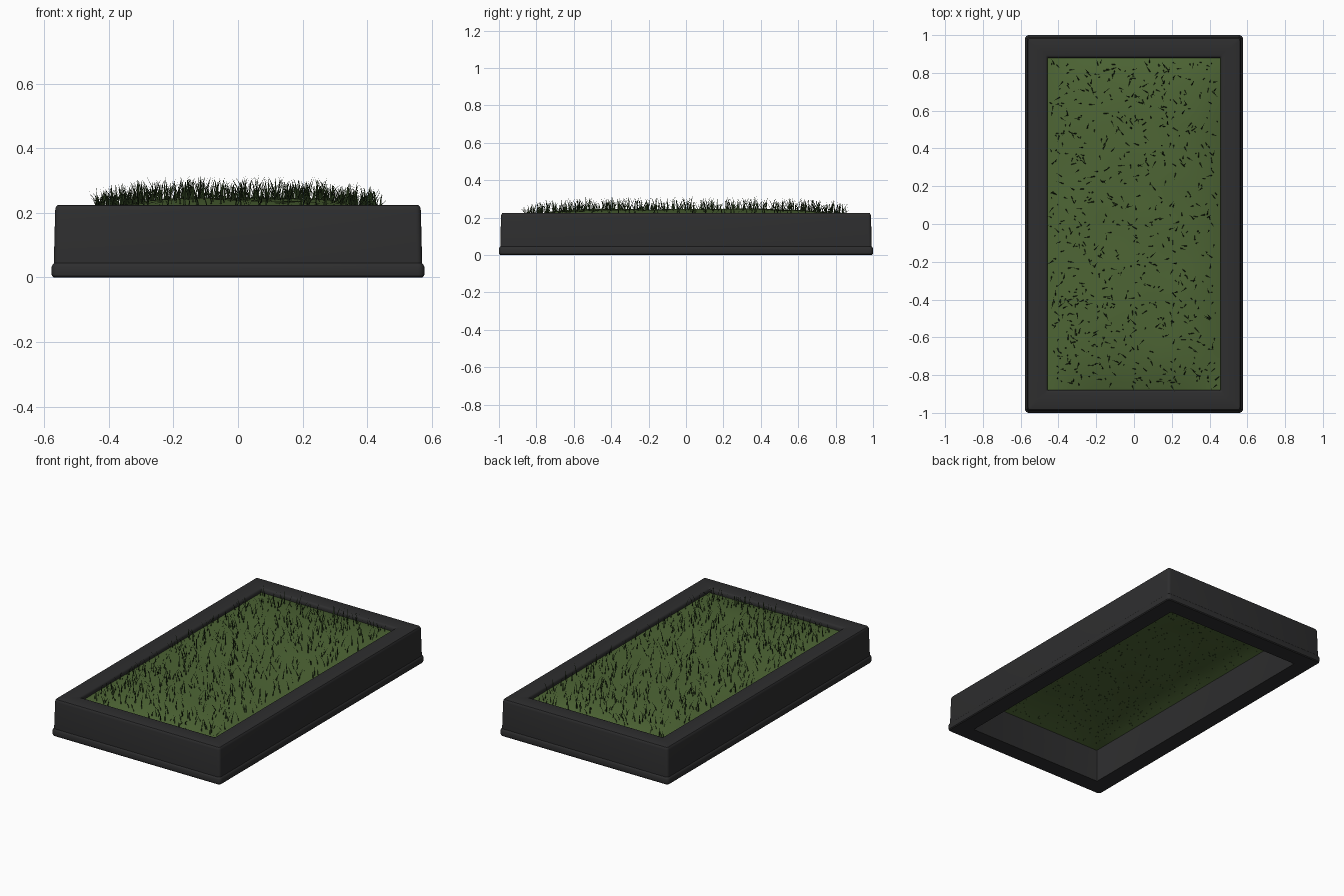
import bpy, bmesh, math, random
from mathutils import Vector, noise

if "Cube" in bpy.data.objects:
    bpy.data.objects.remove(bpy.data.objects["Cube"])

random.seed(7)


def material(name, rgb):
    m = bpy.data.materials.new(name)
    m.diffuse_color = (*rgb, 1.0)
    m.use_nodes = True
    m.node_tree.nodes["Principled BSDF"].inputs["Base Color"].default_value = m.diffuse_color
    return m


CHARCOAL = material("charcoal", (0.027, 0.027, 0.028))
GREEN = material("turf green", (0.075, 0.13, 0.035))
DARK_GREEN = material("blade dark green", (0.022, 0.042, 0.012))


def finish(bm, name, mat, smooth_angle=None):
    mesh = bpy.data.meshes.new(name)
    bm.to_mesh(mesh)
    bm.free()
    mesh.materials.append(mat)
    ob = bpy.data.objects.new(name, mesh)
    bpy.context.collection.objects.link(ob)
    if smooth_angle:
        bpy.ops.object.select_all(action='DESELECT')
        ob.select_set(True)
        bpy.context.view_layer.objects.active = ob
        bpy.ops.object.shade_smooth_by_angle(angle=math.radians(smooth_angle))
    return ob


def rounded_rect(hx, hy, r, z, seg=4):
    pts = []
    for k, (sx, sy) in enumerate([(1, 1), (-1, 1), (-1, -1), (1, -1)]):
        for i in range(seg + 1):
            a = math.pi / 2 * (k + i / seg)
            pts.append((sx * (hx - r) + r * math.cos(a),
                        sy * (hy - r) + r * math.sin(a), z))
    return pts


# Frame: a closed wall section (inset from the outer edge, height, corner radius)
section = [
    (0.110, 0.000, 0.004), (0.006, 0.000, 0.016), (0.001, 0.005, 0.019),
    (0.000, 0.011, 0.020), (0.000, 0.033, 0.020), (0.003, 0.040, 0.018),
    (0.007, 0.044, 0.016), (0.007, 0.050, 0.016), (0.011, 0.208, 0.016),
    (0.013, 0.217, 0.014), (0.017, 0.223, 0.012), (0.023, 0.225, 0.010),
    (0.107, 0.225, 0.010), (0.114, 0.223, 0.008), (0.119, 0.217, 0.006),
    (0.120, 0.208, 0.004), (0.120, 0.190, 0.004),
]
bm = bmesh.new()
rings = [[bm.verts.new(p) for p in rounded_rect(0.577 - d, 1.0 - d, r, z)]
         for d, z, r in section]
for a, b in zip(rings, rings[1:] + rings[:1]):
    n = len(a)
    for i in range(n):
        j = (i + 1) % n
        bm.faces.new((a[i], a[j], b[j], b[i]))
bmesh.ops.recalc_face_normals(bm, faces=bm.faces)
finish(bm, "planter_frame", CHARCOAL, 35)

# Turf: a gently domed single sheet
HX, HY = 0.459, 0.882


def turf_height(x, y):
    dome = (1 - (x / HX) ** 4) * (1 - (y / HY) ** 6)
    return 0.198 + dome * (0.046 + 0.006 * noise.noise(Vector((x * 4, y * 4, 0))))


bm = bmesh.new()
bmesh.ops.create_grid(bm, x_segments=26, y_segments=46, size=1)
for v in bm.verts:
    v.co.x *= HX
    v.co.y *= HY
    v.co.z = turf_height(v.co.x, v.co.y)
finish(bm, "turf", GREEN, 60)

# Grass blades: thin, tapering, bent strips
bm = bmesh.new()
for _ in range(800):
    x, y = random.uniform(-0.44, 0.44), random.uniform(-0.86, 0.86)
    base = Vector((x, y, turf_height(x, y) - 0.004))
    a = random.uniform(0, math.tau)
    lean = Vector((math.cos(a), math.sin(a), 0)) * random.uniform(0.008, 0.042)
    side = Vector((-math.sin(a), math.cos(a), 0)) * random.uniform(0.0022, 0.0034)
    height = random.uniform(0.035, 0.076)
    last = None
    for t, w in ((0, 1), (0.35, 0.85), (0.7, 0.55)):
        c = base + lean * t ** 1.7 + Vector((0, 0, height * t))
        pair = [bm.verts.new(c - side * w), bm.verts.new(c + side * w)]
        if last:
            bm.faces.new((last[0], last[1], pair[1], pair[0]))
        last = pair
    tip = bm.verts.new(base + lean + Vector((0, 0, height)))
    bm.faces.new((last[0], last[1], tip))
finish(bm, "grass_blades", DARK_GREEN, 60)
